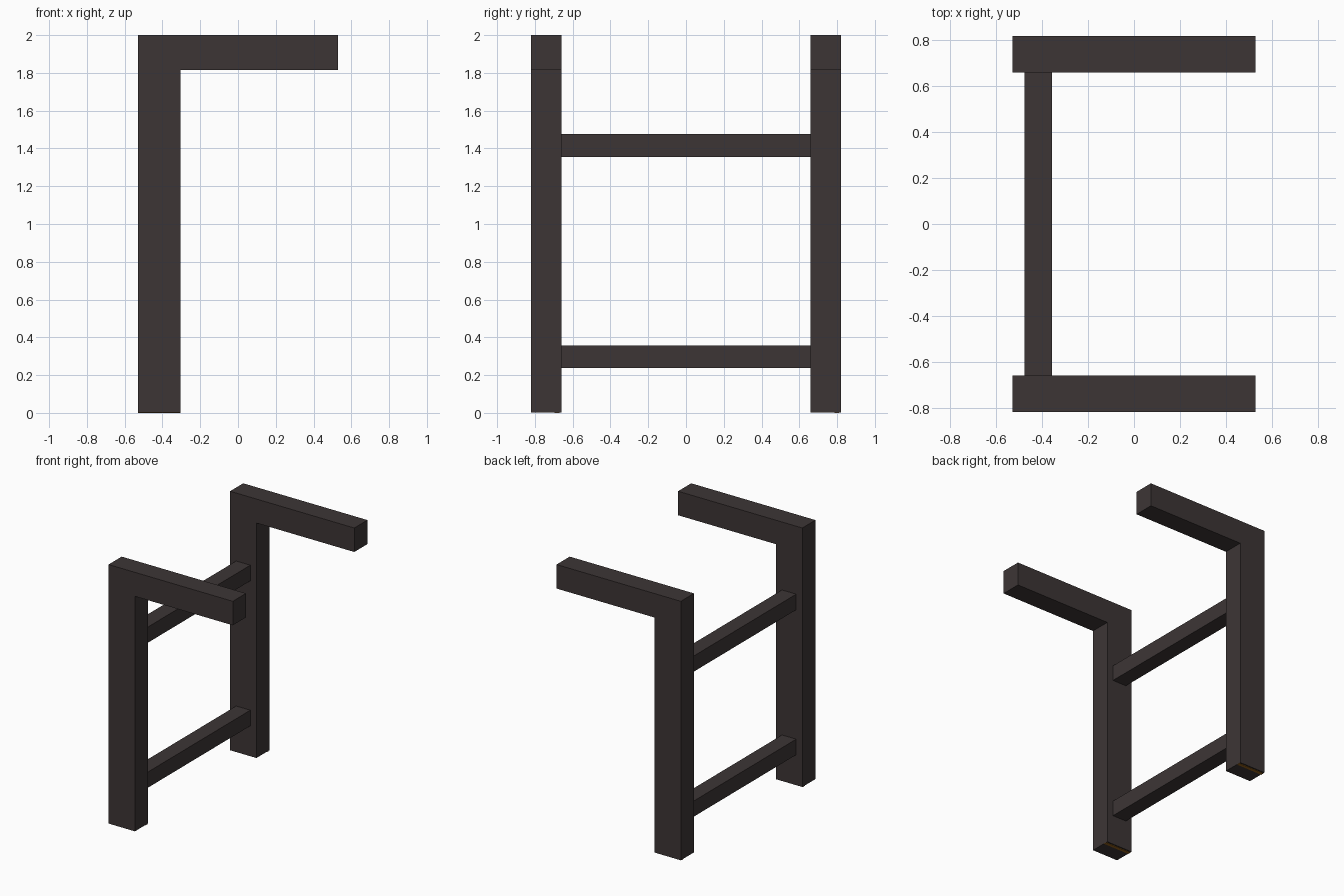
import bpy
import bmesh

if "Cube" in bpy.data.objects:
    bpy.data.objects.remove(bpy.data.objects["Cube"])


def material(name, rgb):
    m = bpy.data.materials.new(name)
    m.diffuse_color = (*rgb, 1.0)
    m.use_nodes = True
    m.node_tree.nodes["Principled BSDF"].inputs["Base Color"].default_value = m.diffuse_color
    return m


def finish(name, bm, mat):
    bmesh.ops.recalc_face_normals(bm, faces=bm.faces)
    mesh = bpy.data.meshes.new(name)
    bm.to_mesh(mesh)
    bm.free()
    mesh.materials.append(mat)
    obj = bpy.data.objects.new(name, mesh)
    bpy.context.collection.objects.link(obj)
    return obj


def box(name, lo, hi, mat):
    bm = bmesh.new()
    bmesh.ops.create_cube(bm, size=1.0)
    for v in bm.verts:
        v.co = [(a + b) / 2 + c * (b - a) for a, b, c in zip(lo, hi, v.co)]
    return finish(name, bm, mat)


def extruded_profile(name, points, y0, y1, mat):
    bm = bmesh.new()
    face = bm.faces.new([bm.verts.new((x, y0, z)) for x, z in points])
    ext = bmesh.ops.extrude_face_region(bm, geom=[face], use_keep_orig=True)
    verts = [g for g in ext["geom"] if isinstance(g, bmesh.types.BMVert)]
    bmesh.ops.translate(bm, verts=verts, vec=(0, y1 - y0, 0))
    return finish(name, bm, mat)


dark = material("dark brown", (0.046, 0.036, 0.036))
orange = material("burnt orange", (0.30, 0.12, 0.01))

# Upside-down L side frames: upright leg with a forward arm
L_SHAPE = [(-0.53, 0.003), (-0.305, 0.003), (-0.305, 1.815),
           (0.53, 1.815), (0.53, 2.0), (-0.53, 2.0)]
for side, y0 in (("front", -0.82), ("back", 0.66)):
    extruded_profile(side + "_side_frame", L_SHAPE, y0, y0 + 0.16, dark)
    # Thin strip under the foot
    box(side + "_foot_strip", (-0.53, y0 + 0.125, 0.0),
        (-0.305, y0 + 0.15, 0.003), orange)

# Cross rails joining the two legs
for level, z in (("lower", 0.237), ("upper", 1.355)):
    box(level + "_rail", (-0.478, -0.66, z), (-0.357, 0.66, z + 0.121), dark)
